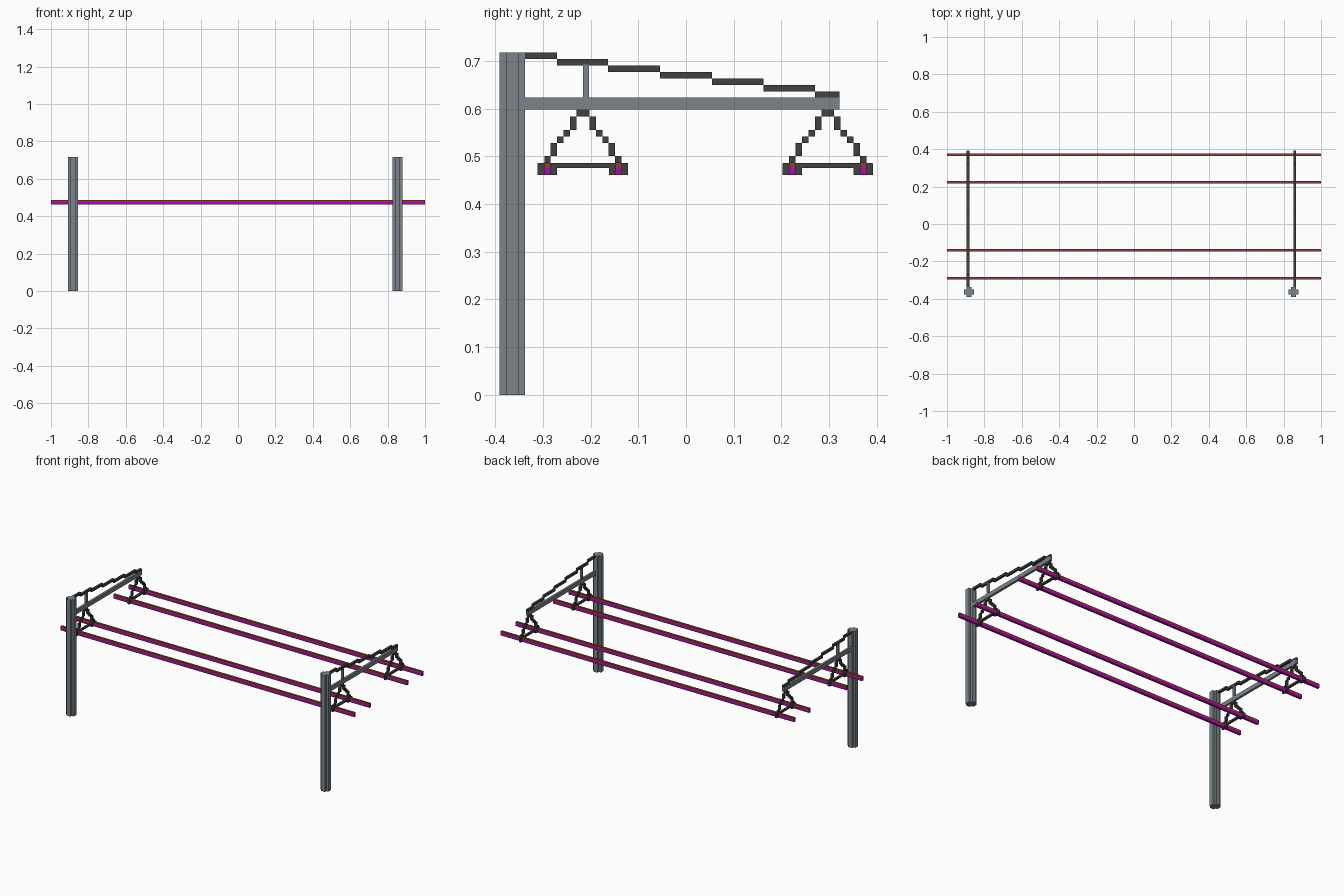
import bpy
import bmesh
from mathutils import Vector

cube = bpy.data.objects.get("Cube")
if cube:
    bpy.data.objects.remove(cube, do_unlink=True)

U = 0.0135          # thickness of one block
MID = -0.0145       # the two frames mirror about this x


def material(name, rgb):
    m = bpy.data.materials.new(name)
    m.use_nodes = True
    m.diffuse_color = (*rgb, 1)
    m.node_tree.nodes["Principled BSDF"].inputs["Base Color"].default_value = (*rgb, 1)
    return m


STEEL = material("blue grey steel", (0.2, 0.232, 0.258))
DARK = material("dark iron", (0.052, 0.052, 0.052))
MAGENTA = material("magenta", (0.48, 0.0, 0.45))
BROWN = material("red brown", (0.25, 0.055, 0.042))


def finish(name, bm, *mats):
    """Turn a bmesh into an object with the given materials."""
    me = bpy.data.meshes.new(name)
    bm.to_mesh(me)
    bm.free()
    for m in mats:
        me.materials.append(m)
    bpy.context.collection.objects.link(bpy.data.objects.new(name, me))


def add_box(bm, x0, x1, y0, y1, z0, z1):
    lo, hi = Vector((x0, y0, z0)), Vector((x1, y1, z1))
    for v in bmesh.ops.create_cube(bm, size=1)["verts"]:
        v.co = (lo + hi) / 2 + v.co * (hi - lo)


def boxes(name, mat, parts):
    bm = bmesh.new()
    for part in parts:
        add_box(bm, *part)
    finish(name, bm, mat)


def post(name, cx):
    # Round post: a square column with notched corners
    cy, top = -0.364, 0.717
    pts = [(1, 2), (1, 1), (2, 1), (2, -1), (1, -1), (1, -2),
           (-1, -2), (-1, -1), (-2, -1), (-2, 1), (-1, 1), (-1, 2)]
    bm = bmesh.new()
    face = bm.faces.new([bm.verts.new((cx + x * U, cy + y * U, 0)) for x, y in pts])
    ext = bmesh.ops.extrude_face_region(bm, geom=[face])
    bmesh.ops.translate(bm, vec=(0, 0, top),
                        verts=[g for g in ext["geom"] if isinstance(g, bmesh.types.BMVert)])
    bmesh.ops.recalc_face_normals(bm, faces=bm.faces)
    finish(name, bm, STEEL)


HANGERS = {"front": -0.216, "back": 0.297}
RAIL = 0.0745       # rail offset from hanger centre
RAIL_LOW, RAIL_SPLIT, RAIL_TOP = 0.461, 0.4745, 0.487


def rail(name, cy):
    # Rail in two bands: magenta below, brown above
    bm = bmesh.new()
    add_box(bm, -1, 1, cy - U / 2, cy + U / 2, RAIL_LOW, RAIL_TOP)
    bmesh.ops.bisect_plane(bm, geom=bm.verts[:] + bm.edges[:] + bm.faces[:],
                           plane_co=(0, 0, RAIL_SPLIT), plane_no=(0, 0, 1))
    for f in bm.faces:
        f.material_index = int(f.calc_center_median().z > RAIL_SPLIT)
    finish(name, bm, MAGENTA, BROWN)


for side, s in (("right", -1), ("left", 1)):
    post(side + "_post", MID + s * 0.867)
    cx = MID + s * 0.873
    x = (cx - U / 2, cx + U / 2)

    # Arm and its upright strut
    boxes(side + "_arm", STEEL, [(*x, -0.345, 0.322, 0.5975, 0.6235)])
    boxes(side + "_strut", STEEL, [(*x, -0.216, -0.203, 0.62, 0.692)])

    # Stay stepping down from the post top to the arm tip
    ys = [-0.338, -0.27, -0.163, -0.055, 0.054, 0.162, 0.27, 0.322]
    boxes(side + "_stay", DARK,
          [(*x, a, b, 0.7035 - i * U, 0.717 - i * U)
           for i, (a, b) in enumerate(zip(ys, ys[1:]))])

    # Hangers: stepped legs, crossbar and rail clamps
    levels = [0.583, 0.555, 0.541, 0.528, 0.501, 0.486]
    for where, cy in HANGERS.items():
        parts = [(*x, cy - U, cy + U, levels[0], 0.602),
                 (*x, cy - 0.094, cy + 0.094, 0.475, RAIL_TOP - 0.001)]
        for m in (-1, 1):
            for i, (hi, lo) in enumerate(zip(levels, levels[1:])):
                a, b = sorted((cy + m * (i + 1) * U, cy + m * (i + 2) * U))
                parts.append((*x, a, b, lo, hi))
            for off in (-1, 1):
                c = cy + m * RAIL + off * U
                parts.append((*x, c - U / 2, c + U / 2, RAIL_LOW, RAIL_TOP - 0.002))
        boxes(f"{side}_{where}_hanger", DARK, parts)

# Four long rails
for where, cy in HANGERS.items():
    for n, m in (("outer", -1), ("inner", 1)):
        rail(f"{where}_{n}_rail", cy + m * RAIL)
